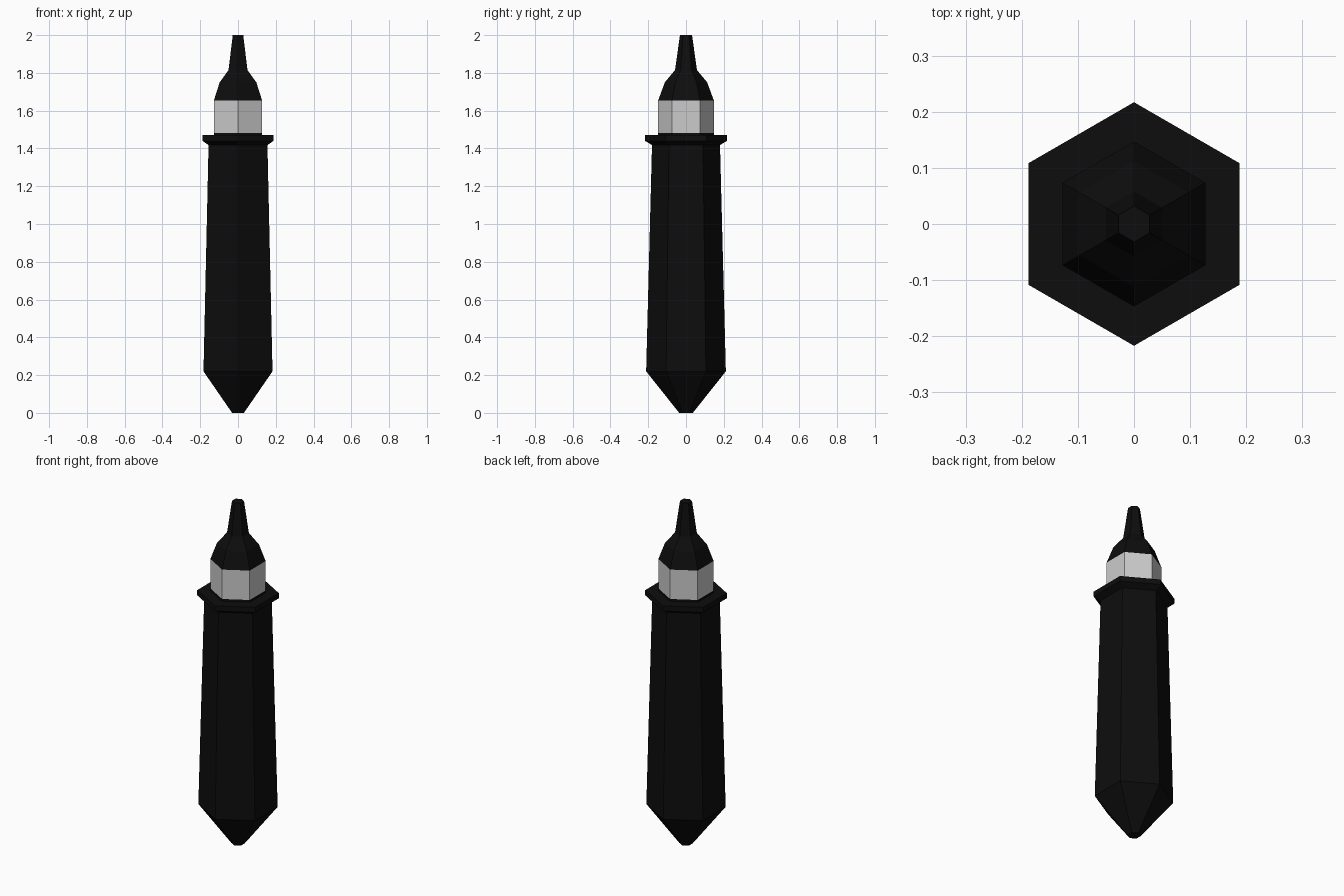
import bpy, bmesh
from math import sin, cos, pi

if "Cube" in bpy.data.objects:
    bpy.data.objects.remove(bpy.data.objects["Cube"])

black = bpy.data.materials.new("black")
black.diffuse_color = (0.004, 0.004, 0.004, 1)
black.use_nodes = True
black.node_tree.nodes["Principled BSDF"].inputs["Base Color"].default_value = black.diffuse_color


def hex_loft(name, profile, mat=None, cap_bottom=False, cap_top=False):
    """Six-sided loft through (radius, z) points, corners on the y axis."""
    bm = bmesh.new()
    rings = [[bm.verts.new((r * cos(pi / 6 + i * pi / 3), r * sin(pi / 6 + i * pi / 3), z))
              for i in range(6)] for r, z in profile]
    for a, b in zip(rings, rings[1:]):
        for i in range(6):
            j = (i + 1) % 6
            bm.faces.new((a[i], a[j], b[j], b[i]))
    if cap_bottom:
        bm.faces.new(rings[0][::-1])
    if cap_top:
        bm.faces.new(rings[-1])
    mesh = bpy.data.meshes.new(name)
    bm.to_mesh(mesh)
    bm.free()
    if mat:
        mesh.materials.append(mat)
    obj = bpy.data.objects.new(name, mesh)
    bpy.context.collection.objects.link(obj)
    return obj


# Tapered barrel with a pointed end
hex_loft("barrel", [(0.036, 0), (0.211, 0.22), (0.18, 1.418)], black, cap_bottom=True)

# Flared collar, chamfered below, with a small step up to the band
hex_loft("collar", [(0.18, 1.418), (0.217, 1.44), (0.217, 1.47), (0.147, 1.47), (0.147, 1.483)], black)

# Grey band
hex_loft("band", [(0.147, 1.483), (0.147, 1.655)])

# Stepped nose and tip
hex_loft("tip", [(0.147, 1.655), (0.112, 1.75), (0.058, 1.815), (0.032, 2.0)], black, cap_top=True)
